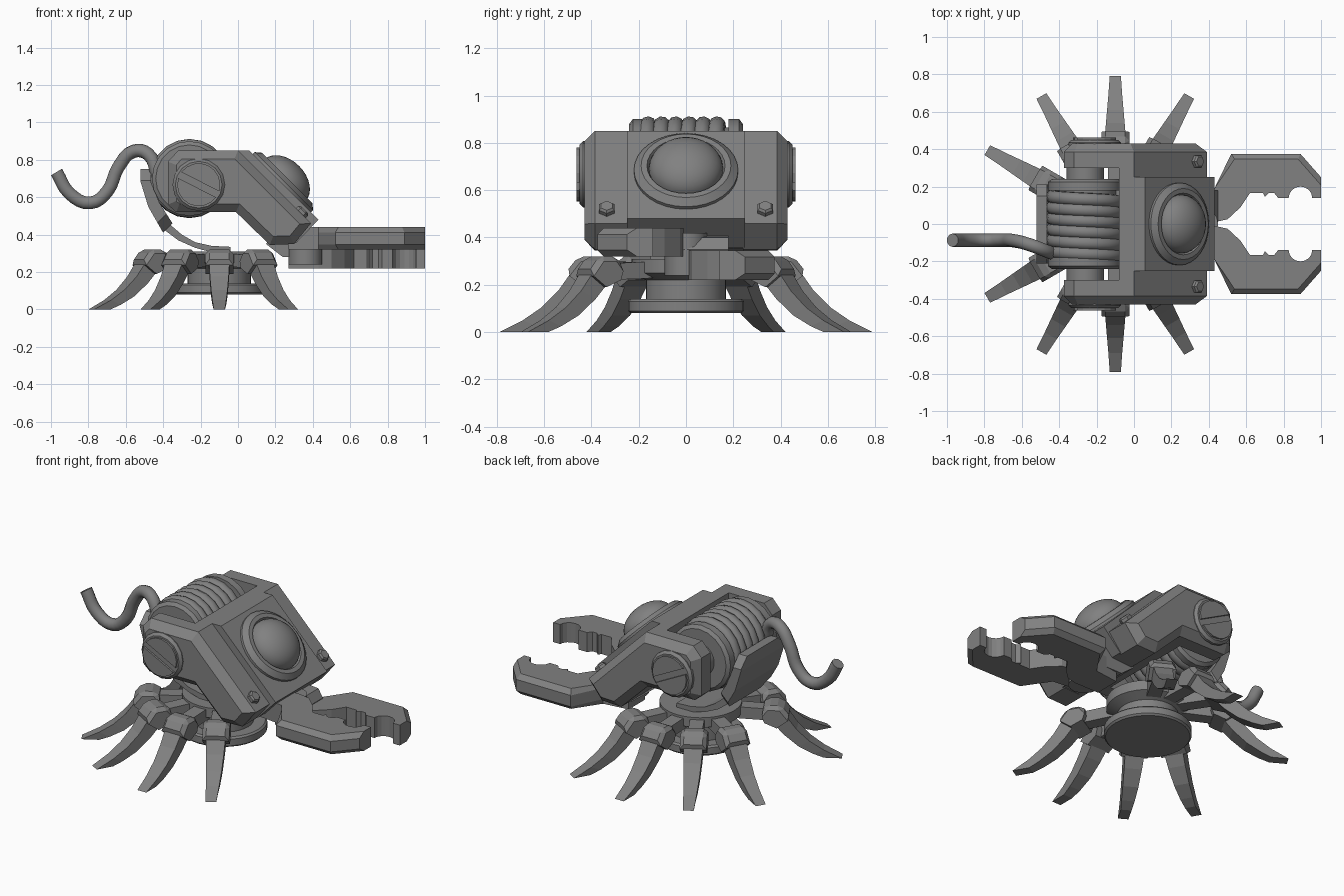
import bpy, bmesh, math
from mathutils import Vector, Matrix

cube = bpy.data.objects.get("Cube")
if cube:
    bpy.data.objects.remove(cube, do_unlink=True)

mat = bpy.data.materials.new("mid_grey")
mat.use_nodes = True
GREY = (0.22, 0.22, 0.22, 1)
mat.diffuse_color = GREY
mat.node_tree.nodes["Principled BSDF"].inputs["Base Color"].default_value = GREY


def finish(name, bm, smooth=0):
    bmesh.ops.recalc_face_normals(bm, faces=bm.faces)
    mesh = bpy.data.meshes.new(name)
    bm.to_mesh(mesh)
    bm.free()
    mesh.materials.append(mat)
    obj = bpy.data.objects.new(name, mesh)
    bpy.context.collection.objects.link(obj)
    if smooth:
        bpy.context.view_layer.objects.active = obj
        for o in bpy.context.selected_objects:
            o.select_set(False)
        obj.select_set(True)
        bpy.ops.object.shade_smooth_by_angle(angle=math.radians(smooth))
    return obj


def prism(points, lo, hi, axis="y"):
    """Extrude a profile: (x, z) along y, or (x, y) along z."""
    bm = bmesh.new()
    place = (lambda p, t: (p[0], t, p[1])) if axis == "y" else (lambda p, t: (p[0], p[1], t))
    a = [bm.verts.new(place(p, lo)) for p in points]
    b = [bm.verts.new(place(p, hi)) for p in points]
    bm.faces.new(a)
    bm.faces.new(b[::-1])
    for i in range(len(a)):
        j = (i + 1) % len(a)
        bm.faces.new((a[i], a[j], b[j], b[i]))
    bmesh.ops.recalc_face_normals(bm, faces=bm.faces)
    return bm


def bevel(bm, rule, width):
    edges = [e for e in bm.edges if rule(e)]
    bmesh.ops.bevel(bm, geom=edges, offset=width, segments=1, affect="EDGES", profile=0.5)


def lathe(profile, steps, matrix):
    """Spin an (r, height) profile about local z, then place it."""
    bm = bmesh.new()
    rings = []
    for r, h in profile:
        if r == 0:
            rings.append([bm.verts.new((0, 0, h))] * steps)
        else:
            rings.append([bm.verts.new((r * math.cos(a), r * math.sin(a), h))
                          for a in (2 * math.pi * k / steps for k in range(steps))])
    for p, q in zip(rings, rings[1:]):
        for i in range(steps):
            j = (i + 1) % steps
            bm.faces.new(list(dict.fromkeys((p[i], p[j], q[j], q[i]))))
    bm.transform(matrix)
    return bm


def tube(name, points, radius, kind="POLY"):
    curve = bpy.data.curves.new(name, "CURVE")
    curve.dimensions = "3D"
    curve.bevel_depth = radius
    curve.bevel_resolution = 3
    curve.resolution_u = 4
    curve.use_fill_caps = True
    spline = curve.splines.new(kind)
    if kind == "BEZIER":
        spline.bezier_points.add(len(points) - 1)
        for b, p in zip(spline.bezier_points, points):
            b.co = p
            b.handle_left_type = b.handle_right_type = "AUTO"
    else:
        spline.points.add(len(points) - 1)
        for b, p in zip(spline.points, points):
            b.co = (*p, 1)
    tmp = bpy.data.objects.new(name + "_path", curve)
    bpy.context.collection.objects.link(tmp)
    bpy.context.view_layer.update()
    bm = bmesh.new()
    mesh = bpy.data.meshes.new_from_object(tmp.evaluated_get(bpy.context.evaluated_depsgraph_get()))
    bm.from_mesh(mesh)
    bpy.data.objects.remove(tmp, do_unlink=True)
    bpy.data.meshes.remove(mesh)
    finish(name, bm, 50)


# Round base with a waist
base = Matrix.Translation((-0.1, 0, 0))
finish("base", lathe([(0, .08), (.235, .08), (.245, .09), (.245, .13), (.235, .14), (.17, .14), (.17, .22),
                      (.23, .25), (.23, .31), (0, .31)], 32, base), 30)

# Eight legs, each a strut, a knuckle and a curved tapering claw
STRUT = [(.15, .23), (.4, .22), (.4, .29), (.15, .30)]
KNUCKLE = [(.36, .22), (.43, .19), (.51, .25), (.455, .32), (.37, .32), (.34, .28)]
TOE = [(.48, .26, .41, .21, .055), (.54, .175, .47, .14, .05), (.61, .105, .55, .07, .044),
       (.69, .05, .63, .025, .037), (.79, 0, .69, 0, .03)]
for side in (1, -1):
    for n, deg in enumerate((60, 90, 120, 150)):
        turn = base @ Matrix.Rotation(math.radians(deg * side), 4, "Z")
        tag = f"{'left' if side > 0 else 'right'}_{n + 1}"
        bm = prism(STRUT, -.04, .04)
        bm.transform(turn)
        finish("leg_strut_" + tag, bm)
        bm = prism(KNUCKLE, -.075, .075)
        bevel(bm, lambda e: all(abs(v.co.y) > .07 and v.co.z > .24 for v in e.verts), .022)
        bm.transform(turn)
        finish("leg_knuckle_" + tag, bm)
        bm = bmesh.new()
        rows = [[bm.verts.new(c) for c in ((a, -w, b), (a, w, b), (c, w, d), (c, -w, d))]
                for a, b, c, d, w in TOE]
        for p, q in zip(rows, rows[1:]):
            for i in range(4):
                j = (i + 1) % 4
                bm.faces.new((p[i], p[j], q[j], q[i]))
        bm.faces.new(rows[0])
        bm.faces.new(rows[-1])
        bm.transform(turn)
        finish("leg_claw_" + tag, bm)

# Housing: two chamfered side arms joined by a sloping centre block
ARM = [(-.375, .56), (-.375, .79), (-.32, .85), (0, .85), (.39, .46), (.30, .35), (.17, .345),
       (-.01, .52), (-.33, .52)]
CENTRE = [(-.08, .52), (-.08, .85), (.06, .85), (.43, .48), (.31, .355), (.17, .345), (-.01, .52)]
finish("housing_centre", prism(CENTRE, -.25, .25))
slope = Matrix.Rotation(math.radians(45), 4, "Y")
for side, word in ((1, "left"), (-1, "right")):
    bm = prism(ARM, .30 * side, .43 * side)
    bevel(bm, lambda e: all(abs(v.co.y) > .42 for v in e.verts), .045)
    finish("housing_arm_" + word, bm)
    finish("housing_filler_" + word, prism([(-.08, .52), (-.08, .85)] + ARM[3:8], .24 * side, .31 * side))
    # Axle cap with a slot between two raised halves
    out = Matrix.Translation((-.21, .42 * side, .667)) @ Matrix.Rotation(math.radians(-90 * side), 4, "X")
    finish("axle_cap_" + word, lathe([(0, 0), (.14, 0), (.14, .015), (.125, .03), (0, .03)], 16, out), 25)
    for half in (1, -1):
        arc = [(.115 * math.cos(a) , half * .115 * math.sin(a))
               for a in (math.radians(9 + 162 * k / 8) for k in range(9))]
        bm = prism(arc, .43 * side, .462 * side)
        bm.transform(Matrix.Translation((-.21, 0, .667)) @ Matrix.Rotation(math.radians(27), 4, "Y"))
        finish(f"axle_cap_half_{word}_{half}", bm)
    # Hexagonal bolts on the slope
    bolt = Matrix.Translation((.33, .335 * side, .51)) @ slope
    finish("bolt_" + word, lathe([(0, -.02), (.037, -.02), (.037, .025), (.028, .035), (0, .035)], 6, bolt))
    # Spool flange and hub
    flange = Matrix.Translation((-.26, .18 * side, .70)) @ Matrix.Rotation(math.radians(-90 * side), 4, "X")
    finish("spool_flange_" + word, lathe([(0, 0), (.2, 0), (.2, .045), (.18, .06), (.1, .06), (.1, .13), (0, .13)],
                                         20, flange), 25)

# Domed lamp on the slope
lamp = Matrix.Translation((.235, 0, .675)) @ slope
finish("lamp_ring", lathe([(0, -.02), (.22, -.02), (.22, .015), (.19, .04), (.165, .04), (.155, .02), (0, .02)],
                          32, lamp), 25)
dome = [(.157 * math.cos(a), .02 + .11 * math.sin(a)) for a in (math.pi / 2 * k / 8 for k in range(8))]
finish("lamp_dome", lathe(dome + [(0, .13)], 32, lamp), 40)

# Spool drum, wound cable and loose cable end
drum = Matrix.Translation((-.26, 0, .70)) @ Matrix.Rotation(math.radians(90), 4, "X")
finish("spool_drum", lathe([(0, -.2), (.165, -.2), (.165, .2), (0, .2)], 24, drum), 30)
TURNS, STEP = 6, 20
tube("wound_cable", [(-.26 + .176 * math.cos(t), -.175 + .35 * k / (TURNS * STEP), .70 + .176 * math.sin(t))
                     for k in range(TURNS * STEP + 1) for t in (2 * math.pi * k / STEP,)], .036)
tube("loose_cable", [(-.97, -.087, .735), (-.90, -.087, .62), (-.79, -.087, .57), (-.70, -.087, .63),
                     (-.64, -.09, .76), (-.56, -.11, .845), (-.48, -.14, .83), (-.43, -.16, .72)],
     .036, "BEZIER")

# Curved rear shield and the neck strip under it
SHIELD = [(-.52, .75), (-.52, .68), (-.48, .55), (-.40, .41), (-.35, .46), (-.42, .57), (-.465, .68), (-.465, .75)]
bm = prism(SHIELD, -.21, .21)
bevel(bm, lambda e: all(v.co.z > .74 or v.co.z < .47 for v in e.verts)
      and abs(e.verts[0].co.y - e.verts[1].co.y) < .01 and e.calc_length() < .08, .06)
finish("rear_shield", bm)
NECK = [(-.40, .43), (-.32, .37), (-.23, .33), (-.14, .305), (-.04, .305), (-.04, .335), (-.14, .34),
        (-.23, .36), (-.30, .40), (-.37, .46)]
finish("neck_strip", prism(NECK, -.15, .15))

# Pincer: two overlapping jaws on a pivot
notch = [(.89 + .063 * math.cos(a), .14 + .06 * math.sin(a)) for a in (math.pi * k / 8 for k in range(9))]
JAW = [(.27, .01), (.27, .17), (.43, .19), (.52, .375), (.89, .375), (1, .25), (1, .14)] + notch + [
    (.77, .14), (.75, .165), (.72, .165), (.70, .145), (.69, .165), (.62, .165), (.57, .09), (.50, .025), (.43, .01)]
for word, side, lo, hi in (("left", 1, .22, .345), ("right", -1, .32, .44)):
    bm = prism([(x, y * side) for x, y in JAW], lo, hi, "z")
    bevel(bm, lambda e: abs(e.verts[0].co.z - e.verts[1].co.z) < .01
          and abs(e.verts[0].co.y + e.verts[1].co.y) > .5, .028)
    finish("pincer_jaw_" + word, bm)
finish("pincer_pivot", lathe([(0, .24), (.09, .24), (.09, .42), (0, .42)], 16, Matrix.Translation((.36, 0, 0))), 30)
finish("pincer_bracket", prism([(.15, .35), (.24, .28), (.42, .28), (.45, .35), (.42, .40), (.20, .42)], -.01, .18))
